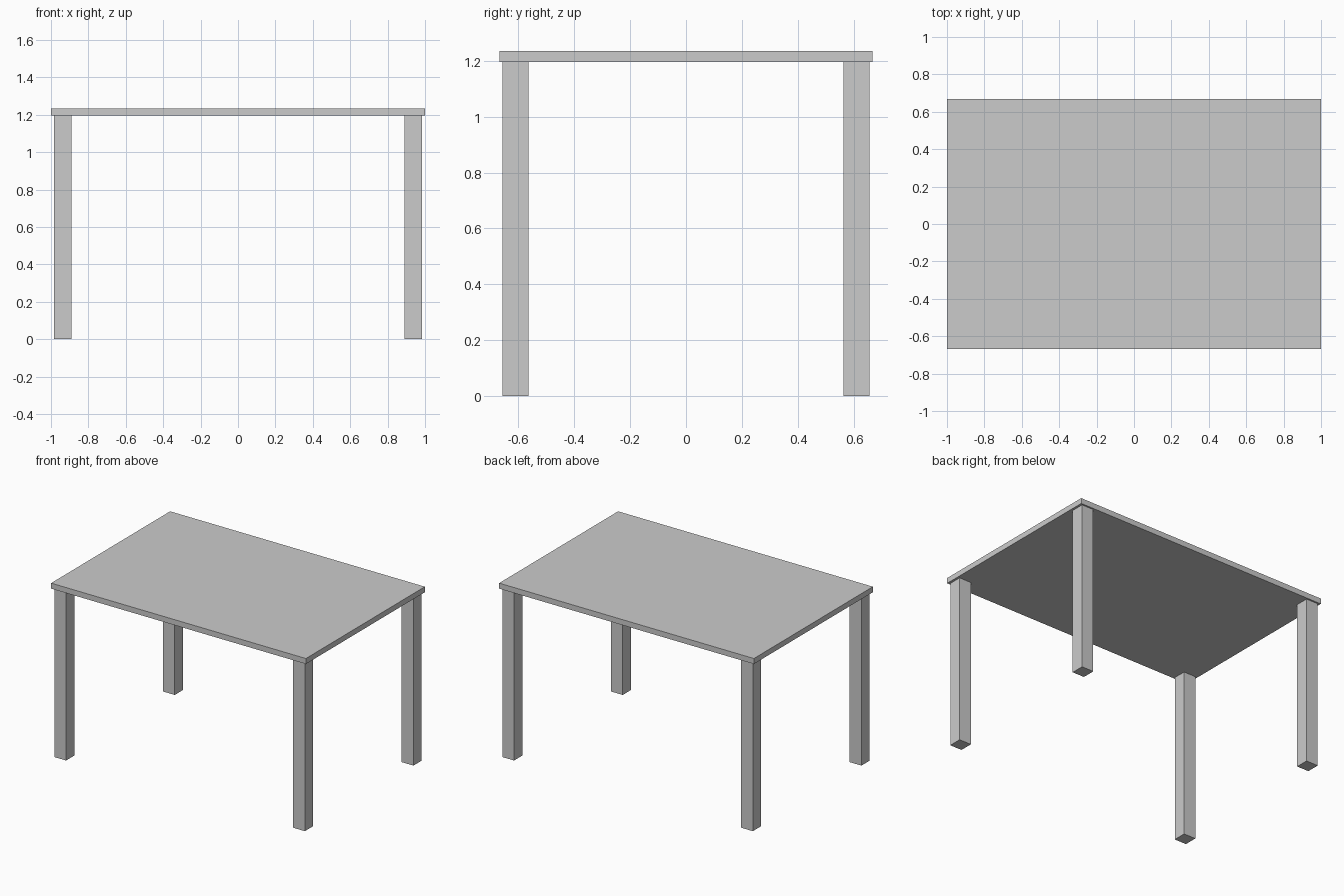
import bpy

if "Cube" in bpy.data.objects:
    bpy.data.objects.remove(bpy.data.objects["Cube"])


def box(name, lo, hi):
    """Axis-aligned box between two corners."""
    centre = [(a + b) / 2 for a, b in zip(lo, hi)]
    bpy.ops.mesh.primitive_cube_add(size=1, location=centre)
    obj = bpy.context.object
    obj.name = name
    obj.scale = [b - a for a, b in zip(lo, hi)]
    bpy.ops.object.transform_apply(location=False, rotation=False, scale=True)
    return obj


UNDERSIDE, TOP = 1.195, 1.234
LEG_X, LEG_Y, HALF = 0.937, 0.609, 0.0465

# Table top slab
box("table_top", (-1, -0.667, UNDERSIDE), (1, 0.667, TOP))

# Four square legs, slightly inset from the corners
for side, sx in (("left", -1), ("right", 1)):
    for end, sy in (("front", -1), ("back", 1)):
        x, y = sx * LEG_X, sy * LEG_Y
        box(f"{end}_{side}_leg", (x - HALF, y - HALF, 0), (x + HALF, y + HALF, UNDERSIDE))
